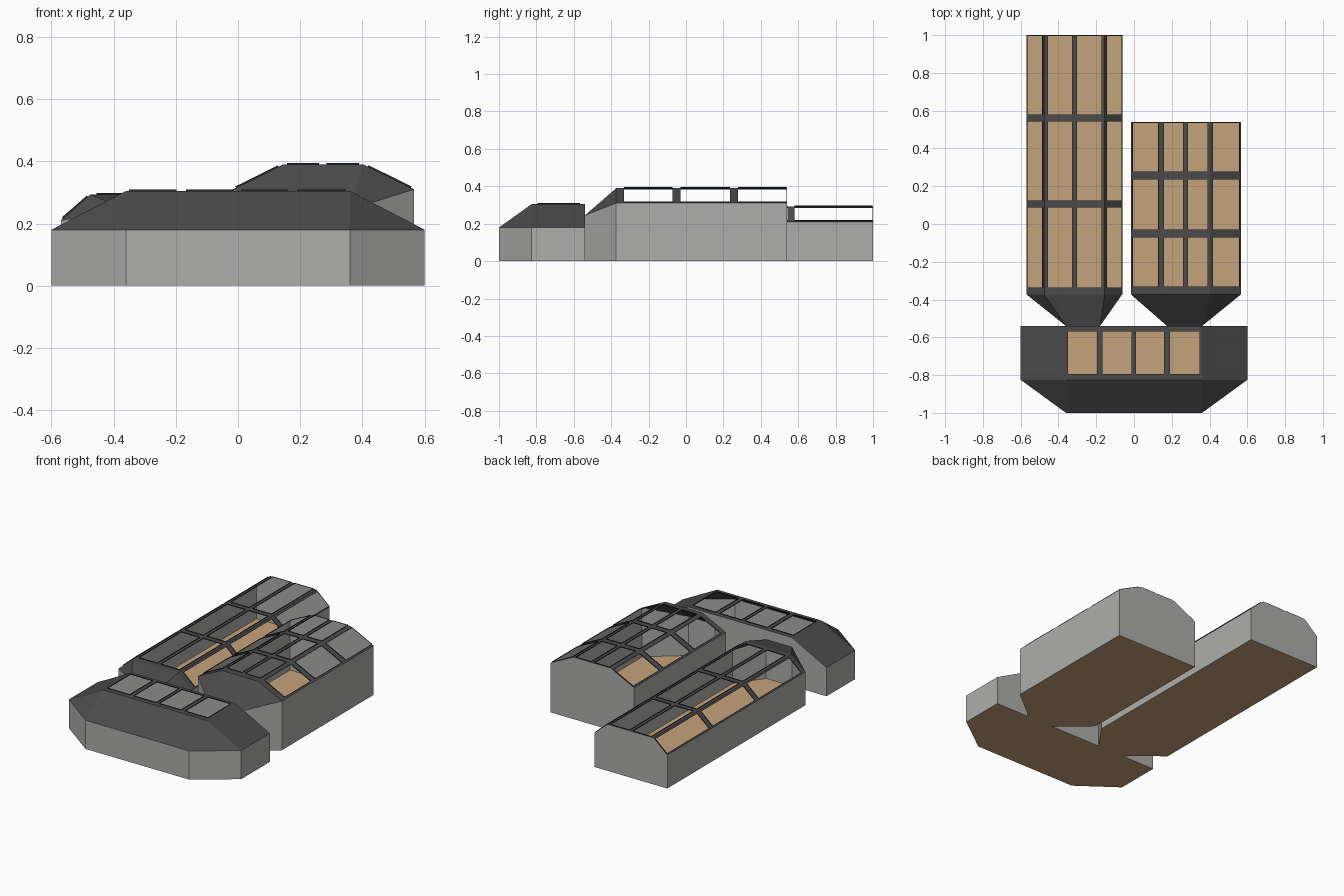
import bpy
from mathutils import Vector

if "Cube" in bpy.data.objects:
    bpy.data.objects.remove(bpy.data.objects["Cube"])


def material(name, rgb):
    m = bpy.data.materials.new(name)
    m.diffuse_color = (*rgb, 1)
    m.use_nodes = True
    m.node_tree.nodes["Principled BSDF"].inputs["Base Color"].default_value = m.diffuse_color
    return m


WALL = material("wall grey", (0.42, 0.42, 0.41))
ROOF = material("roof charcoal", (0.07, 0.07, 0.07))
RIM = material("window rim black", (0.02, 0.023, 0.026))
FLOOR = material("floor tan", (0.56, 0.37, 0.20))


def build(name, faces, mat, centre):
    """Mesh from polygons, each turned away from the building's centre."""
    verts, polys, index = [], [], {}
    for f in faces:
        f = [Vector(p) for p in f]
        n = Vector((0, 0, 0))
        for i in range(len(f)):
            n += f[i].cross(f[(i + 1) % len(f)])
        if n.dot(sum(f, Vector((0, 0, 0))) / len(f) - Vector(centre)) < 0:
            f.reverse()
        ids = []
        for p in f:
            key = tuple(round(c, 5) for c in p)
            if key not in index:
                index[key] = len(verts)
                verts.append(key)
            ids.append(index[key])
        polys.append(ids)
    me = bpy.data.meshes.new(name)
    me.from_pydata(verts, [], polys)
    me.materials.append(mat)
    ob = bpy.data.objects.new(name, me)
    bpy.context.scene.collection.objects.link(ob)


def glazed_strip(a, b, xs, ys):
    """Roof strip from a to b (x, z); odd cells of the cut lists are open panes with rims."""
    def point(x, y):
        return Vector((x, y, a[1] + (b[1] - a[1]) * (x - a[0]) / (b[0] - a[0])))
    up = Vector((a[1] - b[1], 0, b[0] - a[0])).normalized() * 0.005
    roof, rims = [], []
    for i in range(len(xs) - 1):
        for j in range(len(ys) - 1):
            q = [point(xs[i], ys[j]), point(xs[i + 1], ys[j]),
                 point(xs[i + 1], ys[j + 1]), point(xs[i], ys[j + 1])]
            if i % 2 and j % 2:
                for k in range(4):
                    p, r = q[k], q[(k + 1) % 4]
                    rims.append([p, r, r + up, p + up])
            else:
                roof.append(q)
    return roof, rims


def prism_walls(pts):
    """Vertical walls below an open chain of eave points."""
    return [[(*p[:2], 0), (*q[:2], 0), q, p] for p, q in zip(pts, pts[1:])]


def hall(name, profile, panes, ys, neck):
    """Hall with a folded glazed roof and a narrow neck leading to the front pavilion."""
    y0, y1 = ys[0], ys[-1]
    centre = ((profile[0][0] + profile[3][0]) / 2, (y0 + y1) / 2, 0.12)
    roof, rims = [], []
    for k, cuts in enumerate(panes):
        a, b = profile[k], profile[k + 1]
        r, m = glazed_strip(a, b, [a[0], *cuts, b[0]], ys)
        roof += r
        rims += m
    L, P, Q, R = [(x, y0, z) for x, z in profile]
    A, B = [(x, -0.54, 0.245) for x in neck]
    roof += [[L, P, A], [P, Q, B, A], [Q, R, B]]
    bl, bp, bq, br = [(x, y1, z) for x, z in profile]
    walls = prism_walls([A, L, bl]) + prism_walls([br, R, B])
    walls.append([(*bl[:2], 0), bl, bp, bq, br, (*br[:2], 0)])
    build(name + "_roof", roof, ROOF, centre)
    build(name + "_window_rims", rims, RIM, centre)
    build(name + "_walls", walls, WALL, centre)
    build(name + "_floor", [[(*p[:2], 0) for p in (A, B, R, br, bl, L)]], FLOOR, centre)


# Long low hall on the left
hall("left_hall",
     [(-0.57, 0.21), (-0.475, 0.293), (-0.155, 0.293), (-0.062, 0.21)],
     [(-0.563, -0.483), (-0.455, -0.328, -0.303, -0.173), (-0.145, -0.067)],
     [-0.372, -0.335, 0.087, 0.125, 0.543, 0.58, 0.996, 1.0], (-0.36, -0.18))

# Shorter taller hall on the right
hall("right_hall",
     [(-0.016, 0.31), (0.145, 0.39), (0.403, 0.39), (0.566, 0.31)],
     [(-0.006, 0.13), (0.158, 0.26), (0.285, 0.389), (0.417, 0.556)][:1]
     + [(0.158, 0.26, 0.285, 0.389), (0.417, 0.556)],
     [-0.373, -0.332, -0.072, -0.03, 0.235, 0.277, 0.536, 0.54], (0.175, 0.36))

# Front pavilion with chamfered corners and hipped roof
C = (0, -0.75, 0.1)
E, T = 0.18, 0.305
roof, rims = glazed_strip((-0.36, T), (0.36, T),
                          [-0.36, -0.35, -0.197, -0.167, -0.013, 0.01, 0.16, 0.19, 0.347, 0.36],
                          [-0.825, -0.795, -0.568, -0.54])
eaves = [(-0.6, -0.54, E), (-0.6, -0.825, E), (-0.36, -1, E),
         (0.36, -1, E), (0.6, -0.825, E), (0.6, -0.54, E)]
for s in (-1, 1):
    top = (s * 0.36, -0.825, T)
    roof.append([(s * 0.6, -0.54, E), (s * 0.6, -0.825, E), top, (s * 0.36, -0.54, T)])
    roof.append([(s * 0.6, -0.825, E), (s * 0.36, -1, E), top])
roof.append([(-0.36, -1, E), (0.36, -1, E), (0.36, -0.825, T), (-0.36, -0.825, T)])
walls = prism_walls(eaves)
walls.append([(-0.6, -0.54, 0), (0.6, -0.54, 0), (0.6, -0.54, E),
              (0.36, -0.54, T), (-0.36, -0.54, T), (-0.6, -0.54, E)])
build("pavilion_roof", roof, ROOF, C)
build("pavilion_window_rims", rims, RIM, C)
build("pavilion_walls", walls, WALL, C)
build("pavilion_floor", [[(x, y, 0) for x, y, _ in eaves]], FLOOR, C)
